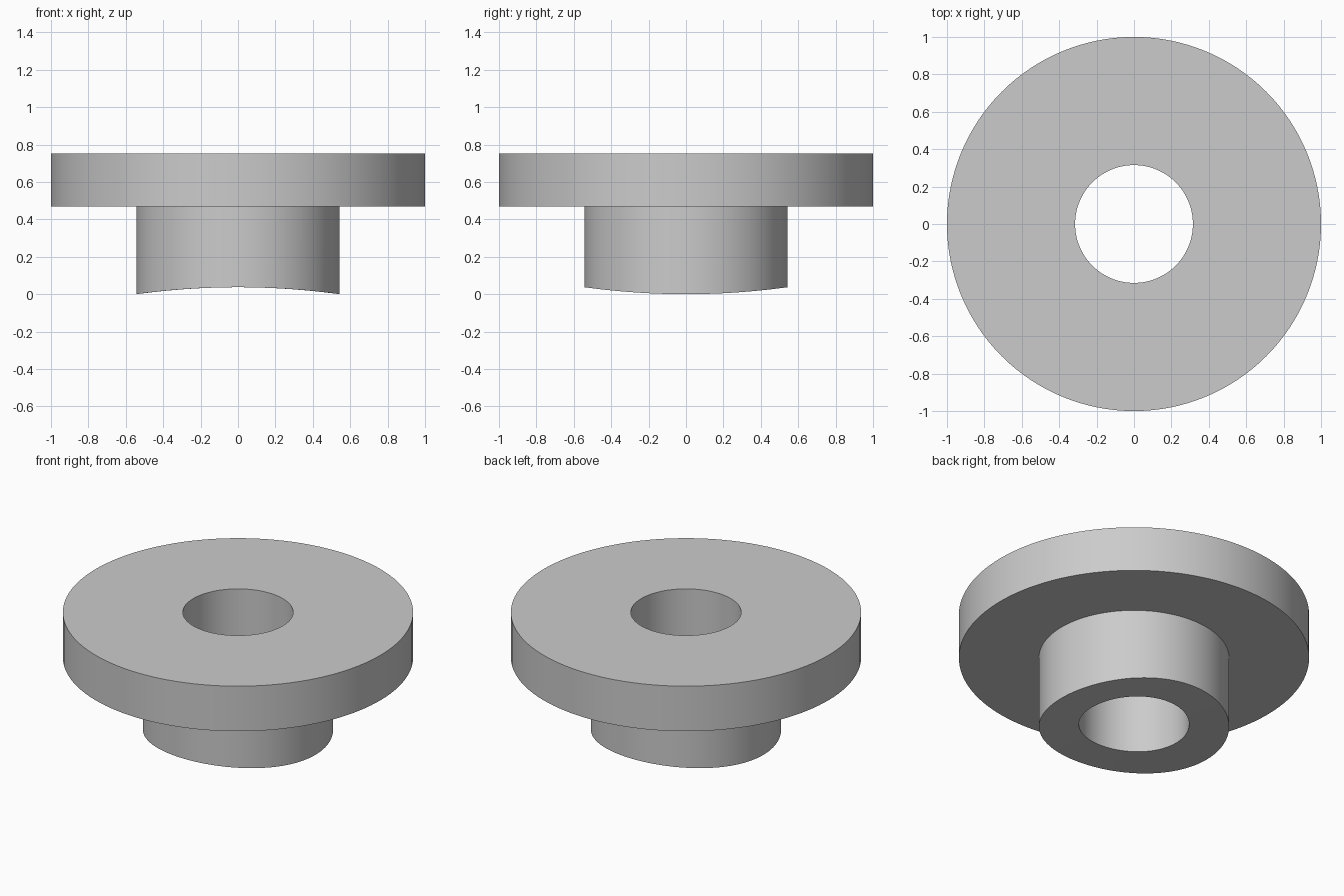
import bpy, bmesh, math

if "Cube" in bpy.data.objects:
    bpy.data.objects.remove(bpy.data.objects["Cube"])

SEGMENTS = 128
BORE_R, HUB_R, FLANGE_R = 0.315, 0.543, 1.0
FLANGE_Z, TOP_Z = 0.468, 0.752
SADDLE_RISE = 0.037
SADDLE_R = (HUB_R ** 2 + SADDLE_RISE ** 2) / (2 * SADDLE_RISE)


def saddle_z(x):
    """Height of the hub's underside, which fits over a big pipe along y."""
    return SADDLE_RISE - SADDLE_R + math.sqrt(SADDLE_R ** 2 - x * x)


# Closed cross-section (radius, height); None means follow the saddle curve
MID_R = (BORE_R + HUB_R) / 2
profile = [(BORE_R, None), (MID_R, None), (HUB_R, None), (HUB_R, FLANGE_Z),
           (FLANGE_R, FLANGE_Z), (FLANGE_R, TOP_Z), (BORE_R, TOP_Z)]

# Flanged bushing: flange, hub and bore swept as one solid
bm = bmesh.new()
rings = []
for r, z in profile:
    ring = []
    for i in range(SEGMENTS):
        a = 2 * math.pi * i / SEGMENTS
        x, y = r * math.cos(a), r * math.sin(a)
        ring.append(bm.verts.new((x, y, saddle_z(x) if z is None else z)))
    rings.append(ring)
for k, lower in enumerate(rings):
    upper = rings[(k + 1) % len(rings)]
    for i in range(SEGMENTS):
        j = (i + 1) % SEGMENTS
        bm.faces.new((lower[i], lower[j], upper[j], upper[i]))
bmesh.ops.recalc_face_normals(bm, faces=bm.faces)
mesh = bpy.data.meshes.new("flanged_bushing")
bm.to_mesh(mesh)
bm.free()

bushing = bpy.data.objects.new("flanged_bushing", mesh)
bpy.context.collection.objects.link(bushing)

grey = bpy.data.materials.new("plain grey")
grey.diffuse_color = (0.6, 0.6, 0.6, 1)
grey.use_nodes = True
grey.node_tree.nodes["Principled BSDF"].inputs["Base Color"].default_value = grey.diffuse_color
mesh.materials.append(grey)

bpy.context.view_layer.objects.active = bushing
bushing.select_set(True)
bpy.ops.object.shade_smooth_by_angle(angle=math.radians(30))
